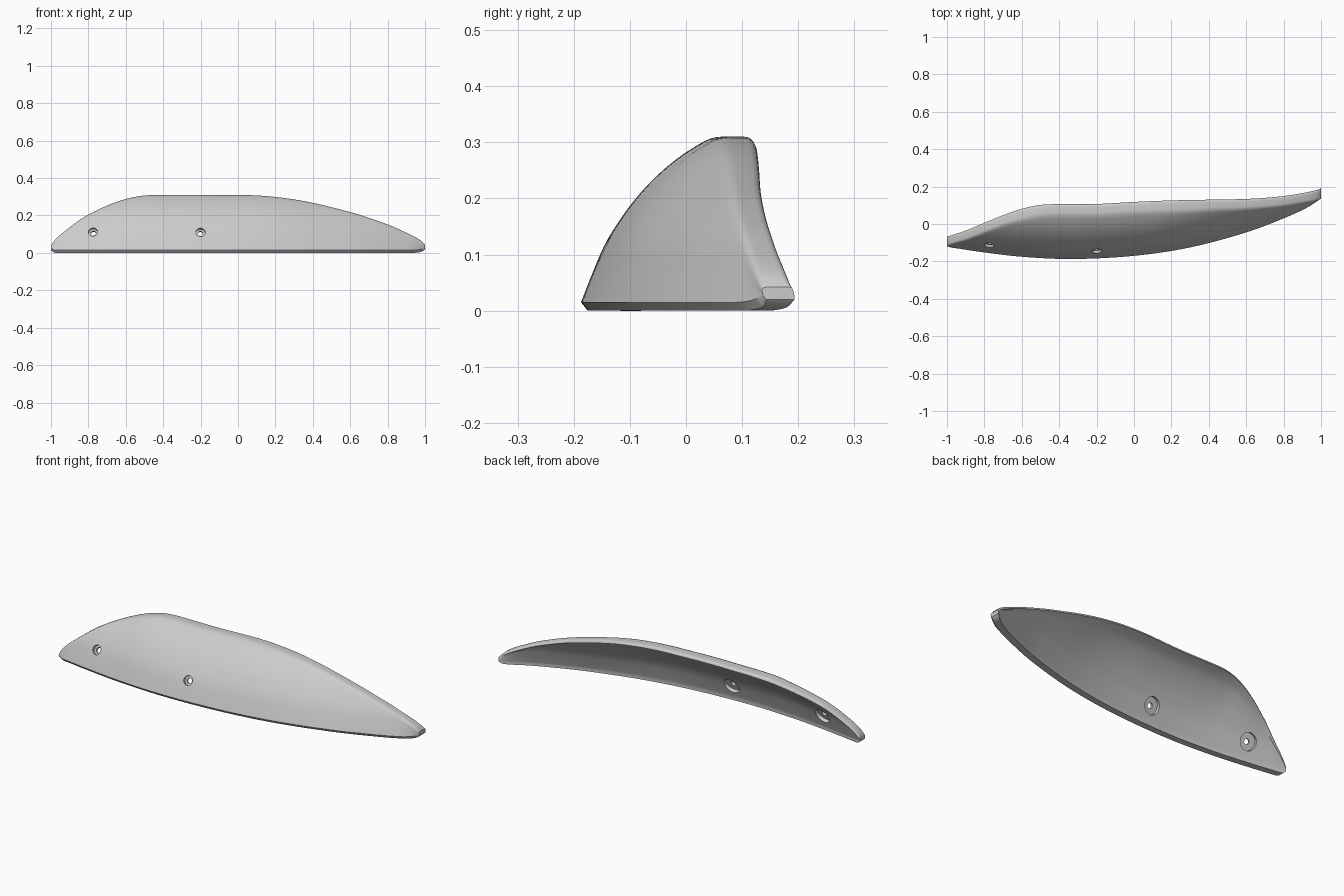
import bpy, bmesh, math
from mathutils import Matrix, Vector

cube = bpy.data.objects.get("Cube")
if cube:
    bpy.data.objects.remove(cube, do_unlink=True)


def curve(points):
    """Smooth interpolation through (position, value) pairs, flat at extremes."""
    def slope(i):
        a, b = points[max(i - 1, 0)], points[min(i + 1, len(points) - 1)]
        if a is not points[i] and b is not points[i] and (points[i][1] - a[1]) * (b[1] - points[i][1]) <= 0:
            return 0
        return (b[1] - a[1]) / (b[0] - a[0])

    def at(x):
        x = min(max(x, points[0][0]), points[-1][0])
        i = 0
        while i < len(points) - 2 and x > points[i + 1][0]:
            i += 1
        (x0, y0), (x1, y1) = points[i], points[i + 1]
        h = x1 - x0
        t = (x - x0) / h
        return (y0 * (1 + 2 * t) * (1 - t) ** 2 + slope(i) * h * t * (1 - t) ** 2
                + y1 * t * t * (3 - 2 * t) + slope(i + 1) * h * t * t * (t - 1))
    return at


def gradient(f, x, e=0.01):
    return (f(x + e) - f(x - e)) / (2 * e)


# Plan curves of the lower front edge and upper back edge, outline, and lean of the wall
plan = curve([(-1, -.122), (-.8, -.152), (-.6, -.175), (-.35, -.187), (0, -.17), (.3, -.125),
              (.6, -.045), (.8, .03), (.92, .085), (1, .135)])
rim = curve([(-1, -.068), (-.9, -.035), (-.8, .006), (-.7, .047), (-.6, .081), (-.5, .102), (-.4, .106),
             (-.2, .107), (0, .118), (.2, .126), (.4, .13), (.6, .134), (.75, .144), (.86, .158),
             (.94, .173), (1, .188)])
top = curve([(-1, .037), (-.985, .062), (-.94, .105), (-.8, .205), (-.6, .288), (-.43, .31),
             (0, .31), (.3, .286), (.6, .218), (.8, .152), (.9, .108), (.95, .083), (.985, .06), (1, .042)])
bottom = curve([(-1, .014), (-.985, .002), (-.95, 0), (.93, 0), (.975, .004), (.99, .01), (1, .02)])
lean = curve([(.015, 0), (.06, .018), (.118, .044), (.165, .074), (.208, .108),
              (.245, .145), (.278, .187), (.31, .24)])

THICK = 0.046
ROWS, COLS = 20, 96


def thickness(x, z):
    """Wall depth along y, growing where the wall turns or leans."""
    spread = gradient(plan, min(max(x, -.98), .98)) ** 2
    steep = gradient(lean, min(max(z, .025), .3)) ** 2
    return THICK * math.sqrt(1 + spread + .25 * steep)


def outer(x, z):
    """Front surface, eased so that its upper edge follows the rim curve."""
    low, high = bottom(x), top(x)
    error = rim(x) - thickness(x, high) - plan(x) - lean(high)
    return plan(x) + lean(z) + error * max((z - low) / (high - low), 0) ** 1.5


def section(x):
    """Closed cross-section: outer wall upward, rounded rim, inner wall downward."""
    low, high = bottom(x), top(x)
    h = high - low
    r = min(.014, h * .3)
    chamfer = min(.015, h * .3)
    zs = [low + chamfer + (h - chamfer - r) * i / ROWS for i in range(ROWS + 1)]
    front = [(outer(x, zs[0]) + chamfer * .8, low)] + [(outer(x, z), z) for z in zs]
    back = [(outer(x, z) + thickness(x, z), z) for z in reversed(zs)]
    back[0] = (max(back[0][0], rim(x)), zs[-1])
    back.append((back[-1][0], low))
    (y0, z0), (yf, zr) = front[-2:]
    yb = back[0][0]
    # The front corner leaves the wall along its own slope
    run = min(max((yf - y0) / (zr - z0) * r, 0), .45 * (yb - yf))
    flat = .2 * (yb - yf)
    rim_front, rim_back = [], []
    for i in range(1, 6):
        t = i / 5
        a = math.pi / 2 * t
        rim_front.append((yf + 2 * t * (1 - t) * run + t * t * (run + flat), zr + r * t * (2 - t)))
        rim_back.append((yb - r * (1 - math.cos(a)), zr + r * math.sin(a)))
    return [(x, y, z) for y, z in front + rim_front + rim_back[::-1] + back]


# Curved shell, lofted from its cross-sections
bm = bmesh.new()
loops = []
for i in range(COLS + 1):
    s = 2 * i / COLS - 1
    x = .4 * s + .6 * math.sin(s * math.pi / 2)
    loops.append([bm.verts.new(p) for p in section(x)])
for a, b in zip(loops, loops[1:]):
    for j in range(len(a)):
        k = (j + 1) % len(a)
        bm.faces.new((a[j], b[j], b[k], a[k]))
bm.faces.new(loops[0])
bm.faces.new(loops[-1][::-1])
bmesh.ops.recalc_face_normals(bm, faces=bm.faces)
mesh = bpy.data.meshes.new("curved_shell")
bm.to_mesh(mesh)
bm.free()
shell = bpy.data.objects.new("curved_shell", mesh)
bpy.context.collection.objects.link(shell)

grey = bpy.data.materials.new("plain_grey")
grey.use_nodes = True
colour = (.6, .6, .6, 1)
grey.diffuse_color = colour
grey.node_tree.nodes["Principled BSDF"].inputs["Base Color"].default_value = colour
mesh.materials.append(grey)

bpy.context.view_layer.objects.active = shell
shell.select_set(True)


def bore(centre, axis, start, end, radius):
    """Cut a round hole along the axis, between two depths below the front surface."""
    cut = bmesh.new()
    place = Matrix.Translation(centre + axis * (start + end) / 2) @ axis.to_track_quat("Z", "Y").to_matrix().to_4x4()
    bmesh.ops.create_cone(cut, cap_ends=True, segments=32, radius1=radius, radius2=radius,
                          depth=end - start, matrix=place)
    data = bpy.data.meshes.new("hole_cutter")
    cut.to_mesh(data)
    cut.free()
    cutter = bpy.data.objects.new("hole_cutter", data)
    cutter.hide_render = True
    bpy.context.collection.objects.link(cutter)
    mod = shell.modifiers.new("hole", "BOOLEAN")
    mod.operation, mod.solver, mod.object = "DIFFERENCE", "EXACT", cutter
    bpy.ops.object.modifier_apply(modifier=mod.name)
    bpy.data.objects.remove(cutter, do_unlink=True)


# Screw holes square to the wall: front recess, through hole, wider recess at the back
for x, z in ((-.775, .112), (-.2, .11)):
    centre = Vector((x, outer(x, z), z))
    across = gradient(lambda v: outer(v, z), x)
    up = gradient(lambda v: outer(x, v), z)
    axis = Vector((-across, 1, -up)).normalized()
    bore(centre, axis, -.05, .015, .025)
    bore(centre, axis, -.05, .1, .014)
    bore(centre, axis, .027, .1, .044)

bpy.ops.object.shade_smooth_by_angle(angle=math.radians(35))
